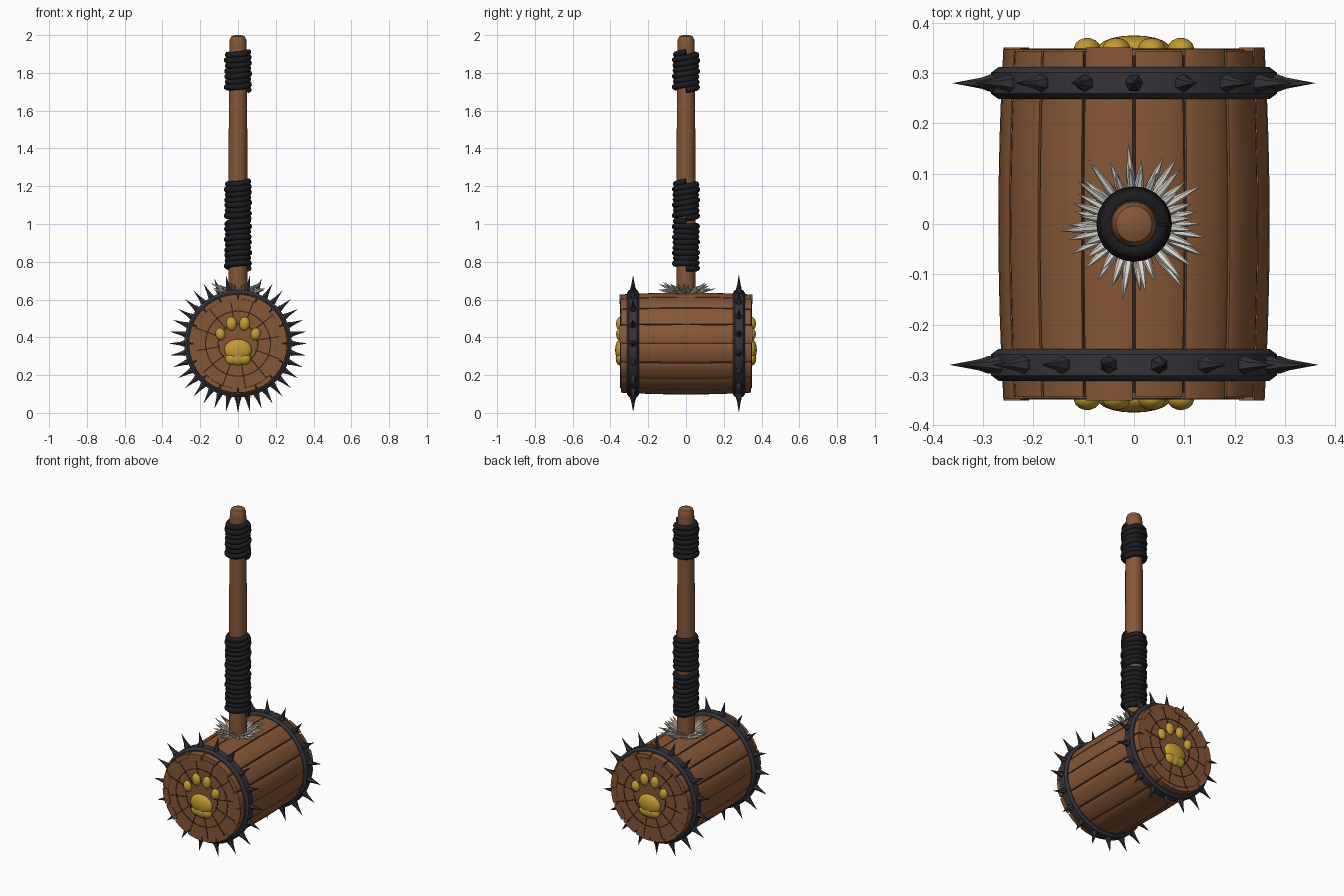
import bpy, bmesh, math, random
from mathutils import Vector, Matrix

if "Cube" in bpy.data.objects:
    bpy.data.objects.remove(bpy.data.objects["Cube"])

random.seed(4)
CZ = 0.367          # height of the barrel axis
TAU = math.tau


def mat(name, rgb):
    m = bpy.data.materials.new(name)
    m.diffuse_color = (*rgb, 1)
    m.use_nodes = True
    m.node_tree.nodes["Principled BSDF"].inputs["Base Color"].default_value = m.diffuse_color
    return m


WOOD = mat("wood", (0.24, 0.095, 0.037))
DARK = mat("groove", (0.035, 0.015, 0.008))
IRON = mat("iron", (0.035, 0.033, 0.04))
LEATHER = mat("leather", (0.012, 0.012, 0.014))
GOLD = mat("gold", (0.55, 0.33, 0.03))
FUR = mat("fur", (0.72, 0.7, 0.62))


def finish(bm, name, material, angle=None):
    bmesh.ops.remove_doubles(bm, verts=bm.verts, dist=1e-5)
    bmesh.ops.recalc_face_normals(bm, faces=bm.faces)
    me = bpy.data.meshes.new(name)
    bm.to_mesh(me)
    bm.free()
    me.materials.append(material)
    ob = bpy.data.objects.new(name, me)
    bpy.context.collection.objects.link(ob)
    if angle:
        bpy.ops.object.select_all(action='DESELECT')
        ob.select_set(True)
        bpy.context.view_layer.objects.active = ob
        bpy.ops.object.shade_smooth_by_angle(angle=math.radians(angle))
    return ob


def lathe(bm, profile, n, m=Matrix()):
    """Revolve (radius, height) points around local z."""
    rings = [[bm.verts.new(m @ Vector((r * math.cos(TAU * i / n), r * math.sin(TAU * i / n), h)))
              for i in range(n)] for r, h in profile]
    for a, b in zip(rings, rings[1:]):
        for i in range(n):
            j = (i + 1) % n
            bm.faces.new((a[i], a[j], b[j], b[i]))


def aim(origin, direction):
    return Matrix.Translation(origin) @ Vector(direction).to_track_quat('Z', 'Y').to_matrix().to_4x4()


def around(r, a, y):
    """Point at radius r and angle a (from the top) around the barrel axis."""
    return Vector((r * math.sin(a), y, CZ + r * math.cos(a)))


AXIS = aim((0, 0, CZ), (0, 1, 0))

# dark core seen through the gaps between staves
bm = bmesh.new()
lathe(bm, [(0, -0.335), (0.252, -0.335), (0.261, 0), (0.252, 0.335), (0, 0.335)], 48, AXIS)
finish(bm, "barrel_core", DARK, 30)

# sixteen bulged staves
bm = bmesh.new()
STEP, GAP = TAU / 16, 0.011
for k in range(16):
    L = random.choice((0.344, 0.348, 0.351))
    a0, a1 = k * STEP + GAP, (k + 1) * STEP - GAP
    loops = []
    for i in range(9):
        y = L * (i / 4 - 1)
        r = 0.260 + 0.010 * (1 - (y / 0.35) ** 2)
        cols = [(0.225, a0), (r - 0.003, a0)]
        cols += [(r, a0 + (a1 - a0) * t) for t in (0.1, 0.37, 0.63, 0.9)]
        cols += [(r - 0.003, a1), (0.225, a1)]
        loops.append([bm.verts.new(around(q, a, y)) for q, a in cols])
    for p, q in zip(loops, loops[1:]):
        for i in range(8):
            j = (i + 1) % 8
            bm.faces.new((p[i], p[j], q[j], q[i]))
    bm.faces.new(loops[0])
    bm.faces.new(loops[-1])
finish(bm, "barrel_staves", WOOD, 25)

# end faces with dark radial and ring grooves
for s, side in ((-1, "front"), (1, "back")):
    bm = bmesh.new()
    lathe(bm, [(0, s * 0.347), (0.236, s * 0.347), (0.24, s * 0.33)], 48, AXIS)
    finish(bm, side + "_end_face", WOOD, 30)
    bm = bmesh.new()
    for r in (0.105, 0.172):
        lathe(bm, [(r - 0.003, s * 0.345), (r - 0.003, s * 0.3485),
                   (r + 0.003, s * 0.3485), (r + 0.003, s * 0.345)], 48, AXIS)
    for k in range(12):
        a = TAU * k / 12 - 0.17
        mid = around(0.168, a, s * 0.347)
        bmesh.ops.create_cube(bm, size=1, matrix=Matrix.Translation(mid) @ Matrix.Rotation(a, 4, 'Y')
                              @ Matrix.Diagonal((0.006, 0.003, 0.144, 1)))
    finish(bm, side + "_end_grooves", DARK)

    # iron band with spikes, the two bands staggered by half a step
    bm = bmesh.new()
    yb = s * 0.28
    lathe(bm, [(0.255, yb - 0.032), (0.269, yb - 0.032), (0.284, yb - 0.021), (0.284, yb + 0.021),
               (0.269, yb + 0.032), (0.255, yb + 0.032), (0.255, yb - 0.032)], 54, AXIS)
    finish(bm, side + "_iron_band", IRON, 25)
    bm = bmesh.new()
    for k in range(18):
        a = TAU * (k + (0.5 if s < 0 else 0)) / 18
        out = around(1, a, 0) - Vector((0, 0, CZ))
        lathe(bm, [(0, 0), (0.017, 0), (0.0175, 0.012), (0.011, 0.03), (0, 0.089)], 6,
              aim(around(0.278, a, yb), out))
    finish(bm, side + "_band_spikes", IRON)

    # golden paw emblem: pad lobes and four toes (x, z, half width, half height, depth)
    bm = bmesh.new()
    blobs = [(0, 0.333, 0.073, 0.057, 0.027), (-0.03, 0.287, 0.038, 0.032, 0.022),
             (0.03, 0.287, 0.038, 0.032, 0.022), (0, 0.287, 0.04, 0.036, 0.024)]
    for t in (-1, 1):
        blobs += [(t * 0.035, 0.472, 0.028, 0.037, 0.022), (t * 0.093, 0.417, 0.026, 0.033, 0.022)]
    for x, z, w, h, d in blobs:
        tilt = Matrix.Rotation(x * 2.5, 4, 'Y') if z > 0.4 else Matrix()
        bmesh.ops.create_uvsphere(bm, u_segments=20, v_segments=12, radius=1,
                                  matrix=Matrix.Translation((x, s * 0.348, z)) @ tilt
                                  @ Matrix.Diagonal((w, d, h, 1)))
    finish(bm, side + "_paw_emblem", GOLD, 60)

# wooden handle with a rounded tip
bm = bmesh.new()
lathe(bm, [(0, 0.45), (0.05, 0.45), (0.05, 1.3), (0.048, 1.7), (0.046, 1.95), (0.044, 1.975),
           (0.036, 1.992), (0.02, 1.999), (0, 2.0)], 16)
finish(bm, "handle", WOOD, 40)


def wrap(name, z0, z1, turns, tilt):
    """Cord wound round the handle, each coil slightly tilted."""
    cu = bpy.data.curves.new(name, 'CURVE')
    cu.dimensions = '3D'
    cu.bevel_depth = 0.0165
    cu.bevel_resolution = 2
    cu.use_fill_caps = True
    sp = cu.splines.new('POLY')
    n = turns * 20
    sp.points.add(n)
    for i, p in enumerate(sp.points):
        a = TAU * i / 20
        r = 0.056 + 0.003 * math.sin(i * 0.13)
        z = z0 + (z1 - z0) * i / n + tilt * math.sin(a)
        p.co = (r * math.cos(a), r * math.sin(a), z, 1)
    sp.use_smooth = True
    cu.materials.append(LEATHER)
    bpy.context.collection.objects.link(bpy.data.objects.new(name, cu))


wrap("lower_grip_wrap", 0.765, 1.015, 9, -0.006)
wrap("middle_grip_wrap", 1.03, 1.225, 7, 0.006)
wrap("top_grip_wrap", 1.71, 1.91, 7, 0.006)

# fur collar at the handle base: bent pointed tufts in two layers
bm = bmesh.new()
for layer, count in ((0, 26), (1, 24)):
    for k in range(count):
        a = TAU * (k + 0.5 * layer + random.uniform(-0.25, 0.25)) / count
        d = Vector((math.cos(a), math.sin(a), 0))
        reach = random.uniform(0.06, 0.105) + 0.012 * (1 - layer)
        lift = random.uniform(0.01, 0.03) + 0.025 * layer
        base = d * 0.048 + Vector((0, 0, 0.632 + 0.005 * layer))
        length = math.hypot(reach, lift)
        lathe(bm, [(0, 0), (0.006, 0), (0.0085, length * 0.4), (0.005, length * 0.72), (0, length)], 6,
              aim(base, d * reach + Vector((0, 0, lift))))
finish(bm, "fur_collar", FUR, 50)
